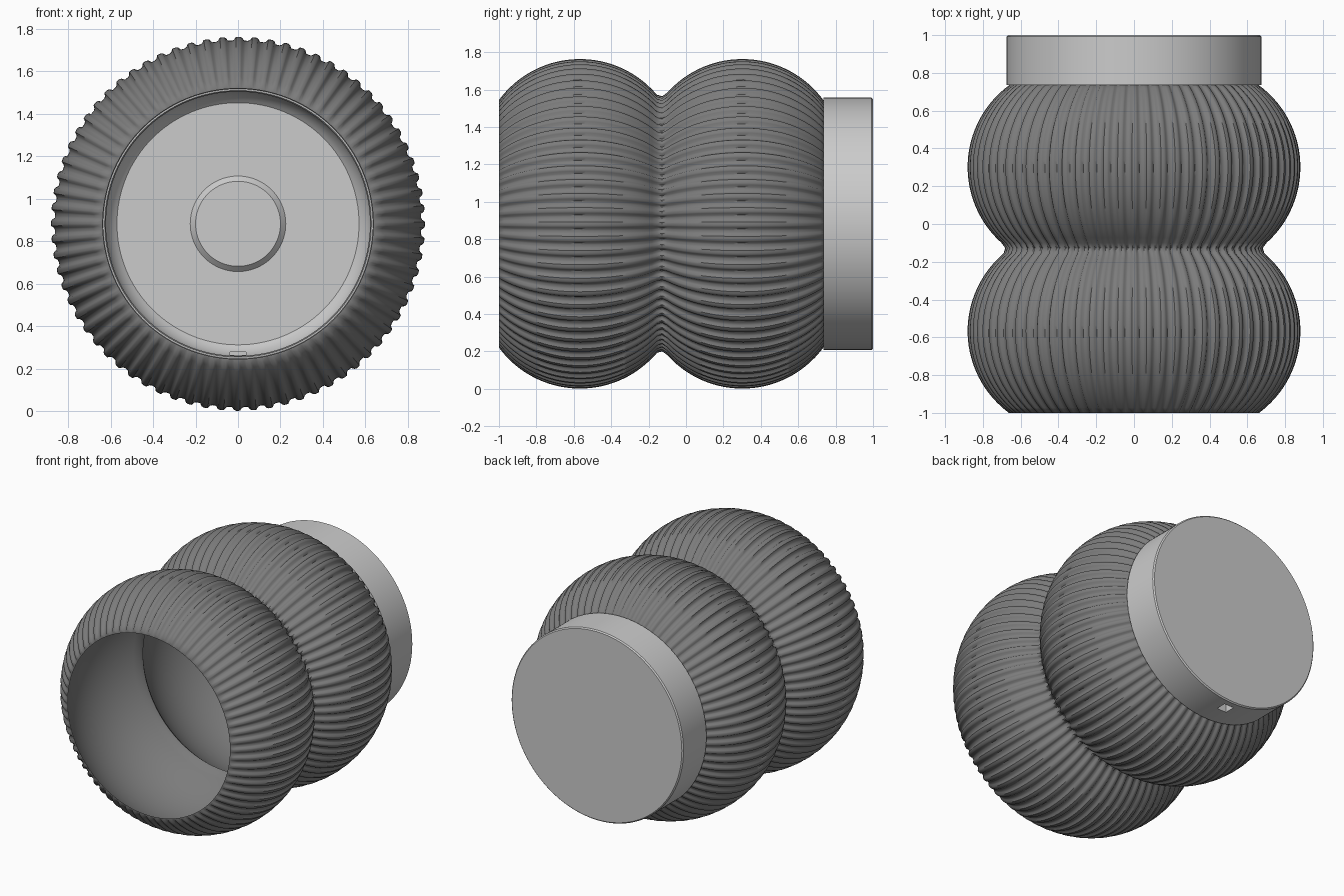
import bpy, bmesh, math

if "Cube" in bpy.data.objects:
    bpy.data.objects.remove(bpy.data.objects["Cube"])

ZC = 0.882          # axis height
RIBS, SEG = 72, 8   # ribs around, segments per rib
WAIST, HALF = -0.133, 0.434


def lathe(name, profile, segments, rib=None, closed=False, smooth=40):
    """Revolve (radius, y, rib depth) points around the y axis."""
    bm = bmesh.new()
    rings = []
    for r, y, depth in profile:
        if r < 1e-6:
            rings.append([bm.verts.new((0, y, ZC))] * segments)
            continue
        ring = []
        for i in range(segments):
            a = 2 * math.pi * i / segments
            q = r + (depth * rib(a) if rib else 0)
            ring.append(bm.verts.new((q * math.cos(a), y, ZC + q * math.sin(a))))
        rings.append(ring)
    n = len(rings)
    for k in range(n if closed else n - 1):
        a, b = rings[k], rings[(k + 1) % n]
        for i in range(segments):
            j = (i + 1) % segments
            corners = list(dict.fromkeys((a[i], a[j], b[j], b[i])))
            if len(corners) > 2:
                bm.faces.new(corners)
    bmesh.ops.recalc_face_normals(bm, faces=bm.faces)
    mesh = bpy.data.meshes.new(name)
    bm.to_mesh(mesh)
    bm.free()
    ob = bpy.data.objects.new(name, mesh)
    bpy.context.collection.objects.link(ob)
    bpy.ops.object.select_all(action='DESELECT')
    ob.select_set(True)
    bpy.context.view_layer.objects.active = ob
    bpy.ops.object.shade_smooth_by_angle(angle=math.radians(smooth))
    return ob


def lobe_radius(y):
    """Two circular bulges meeting in a softly rounded waist."""
    drop, w = 0.22, 0.03
    rho = (HALF ** 2 + drop ** 2) / (2 * drop)

    def arc(t):
        return 0.872 - rho + math.sqrt(max(0, rho ** 2 - (t - HALF) ** 2))
    t = abs(y - WAIST)
    if t >= w:
        return arc(t)
    slope = (arc(w + 0.001) - arc(w)) / 0.001
    return arc(w) - slope * (w * w - t * t) / (2 * w)


def rib_wave(a):
    # flattened wave with steep flanks
    return math.tanh(3.0 * math.cos((a + 0.5 * math.pi / RIBS / SEG) * RIBS))


# ribbed double-bulge bellows in dark rubber, with a smooth inner skin
N = 64
ys = [-1 + (0.745 + 1) * k / N for k in range(N + 1)]
outer = [(lobe_radius(y), y, 0.009) for y in ys]
inner = [(lobe_radius(y) - 0.016, y, 0.0) for y in reversed(ys)]
bellows = lathe("bellows", outer + inner, RIBS * SEG, rib_wave, closed=True, smooth=50)
rubber = bpy.data.materials.new("dark_rubber")
rubber.diffuse_color = (0.2, 0.2, 0.2, 1)
rubber.use_nodes = True
rubber.node_tree.nodes["Principled BSDF"].inputs["Base Color"].default_value = rubber.diffuse_color
bellows.data.materials.append(rubber)

# end cap: hollow cup with a rounded inner corner and a low centre boss
cap_profile = [(0, 1.0, 0), (0.667, 1.0, 0), (0.675, 0.992, 0), (0.675, 0.735, 0), (0.628, 0.735, 0)]
for k in range(9):
    t = math.radians(50) * k / 8
    cap_profile.append((0.466 + 0.162 * math.cos(t), 0.826 + 0.162 * math.sin(t), 0))
cap_profile += [(0.225, 0.95, 0), (0.2, 0.925, 0), (0, 0.925, 0)]
cap = lathe("end_cap", cap_profile, 128, smooth=25)

# small square drain hole under the cap
bpy.ops.mesh.primitive_cube_add(size=1, location=(0, 0.915, ZC - 0.665))
cutter = bpy.context.object
cutter.name = "drain_hole_cutter"
cutter.scale = (0.075, 0.075, 0.12)
cutter.hide_render = True
cutter.hide_set(True)
mod = cap.modifiers.new("drain_hole", 'BOOLEAN')
mod.operation = 'DIFFERENCE'
mod.object = cutter
